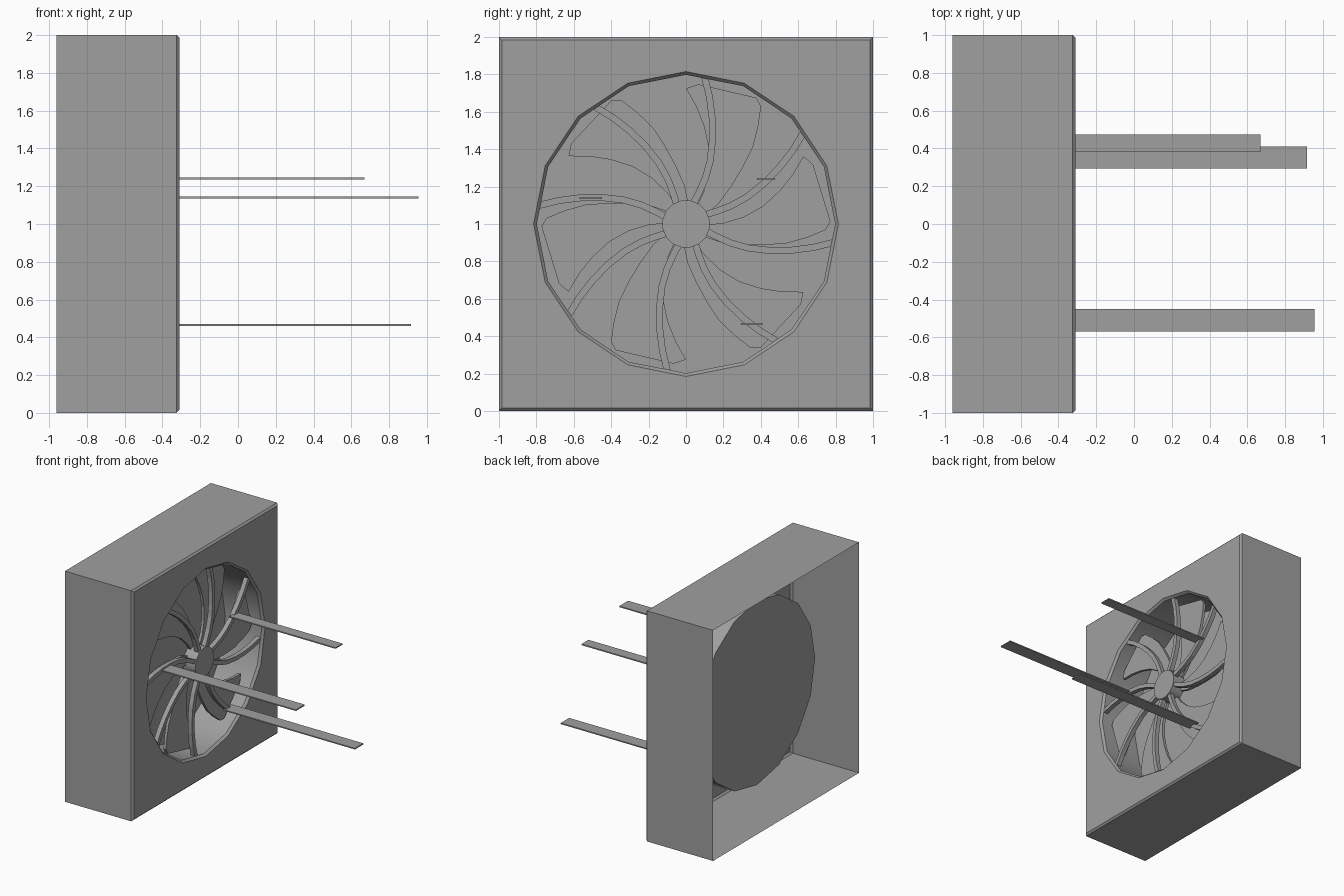
import bpy, bmesh, math
from mathutils import Vector

if "Cube" in bpy.data.objects:
    bpy.data.objects.remove(bpy.data.objects["Cube"])

grey = bpy.data.materials.new("plain grey")
grey.diffuse_color = (0.35, 0.35, 0.35, 1)
grey.use_nodes = True
grey.node_tree.nodes["Principled BSDF"].inputs["Base Color"].default_value = grey.diffuse_color


def finish(name, bm, smooth=False, recalc=True):
    """Turn a bmesh into a named grey object."""
    if recalc:
        bmesh.ops.recalc_face_normals(bm, faces=bm.faces)
    mesh = bpy.data.meshes.new(name)
    bm.to_mesh(mesh)
    bm.free()
    mesh.materials.append(grey)
    ob = bpy.data.objects.new(name, mesh)
    bpy.context.collection.objects.link(ob)
    if smooth:
        bpy.ops.object.select_all(action='DESELECT')
        ob.select_set(True)
        bpy.context.view_layer.objects.active = ob
        bpy.ops.object.shade_smooth_by_angle(angle=math.radians(30))
    return ob


def polar(x, r, deg):
    """Point on the fan, angle measured clockwise from the top."""
    a = math.radians(deg)
    return Vector((x, r * math.sin(a), 1 + r * math.cos(a)))


def strip(name, pairs, x0, x1):
    """Solid flat strip through pairs of (y, z) edge points, from x0 to x1."""
    bm = bmesh.new()
    rows = []
    for p, q in pairs:
        rows.append([bm.verts.new((x, *pt[1:])) for pt, x in
                     ((p, x0), (q, x0), (q, x1), (p, x1))])
    for a, b in zip(rows, rows[1:]):
        for i in range(4):
            j = (i + 1) % 4
            bm.faces.new((a[i], a[j], b[j], b[i]))
    bm.faces.new(rows[0])
    bm.faces.new(rows[-1])
    return finish(name, bm)


# Housing: open-backed square shell, chamfered front, round recess with a floor
N = 16
profile = [(-0.96, 1.0, True), (-0.325, 1.0, True), (-0.31, 0.985, True),
           (-0.31, 0.815, False), (-0.33, 0.798, False), (-0.68, 0.798, False)]
bm = bmesh.new()
loops = []
for x, r, square in profile:
    loop = []
    for i in range(N):
        a = 2 * math.pi * i / N
        c, s = math.cos(a), math.sin(a)
        k = r / max(abs(c), abs(s)) if square else r
        loop.append(bm.verts.new((x, k * c, 1 + k * s)))
    loops.append(loop)
for a, b in zip(loops, loops[1:]):
    for i in range(N):
        j = (i + 1) % N
        bm.faces.new((a[i], a[j], b[j], b[i]))
bm.faces.new(loops[-1])
finish("housing", bm, smooth=True, recalc=False)

# Hub
bm = bmesh.new()
ends = [[bm.verts.new(polar(x, 0.128, 360 * (i + 0.5) / N)) for i in range(N)]
        for x in (-0.44, -0.32)]
for i in range(N):
    j = (i + 1) % N
    bm.faces.new((ends[0][i], ends[0][j], ends[1][j], ends[1][i]))
bm.faces.new(ends[0])
bm.faces.new(ends[1])
finish("hub", bm, smooth=True)

# Six broad swept blades, flat and set back behind the guard
blade = [(0.11, 32, 66), (0.20, 28.5, 58), (0.31, 23, 50), (0.42, 17, 45),
         (0.53, 10.5, 41), (0.63, 5, 36.5), (0.725, 0, 32.5), (0.75, 5, 29)]
for n in range(6):
    pairs = []
    for r, a, b in blade:
        r_end = r * 1.03
        pairs.append((polar(0, r, a + 60 * n), polar(0, r_end, b + 60 * n)))
    strip(f"blade_{n + 1}", pairs, -0.435, -0.41)

# Eight thin curved guard ribs
rib = [(0.11, 19), (0.18, 22.5), (0.26, 23), (0.36, 21), (0.47, 17.5),
       (0.58, 14), (0.69, 10.5), (0.79, 7.3)]
for n in range(8):
    centre = [polar(0, r, a + 45 * n) for r, a in rib]
    pairs = []
    for i, p in enumerate(centre):
        t = (centre[min(i + 1, len(centre) - 1)] - centre[max(i - 1, 0)]).normalized()
        side = Vector((0, -t.z, t.y)) * 0.018
        pairs.append((p + side, p - side))
    strip(f"guard_rib_{n + 1}", pairs, -0.37, -0.33)

# Three streamers blowing straight out of the guard
for n, (y0, y1, z, x1) in enumerate([(0.38, 0.475, 1.24, 0.67),
                                     (-0.57, -0.45, 1.14, 0.955),
                                     (0.295, 0.41, 0.465, 0.915)]):
    h = 0.005
    strip(f"streamer_{n + 1}",
          [((0, y0, z - h), (0, y0, z + h)), ((0, y1, z - h), (0, y1, z + h))],
          -0.35, x1)
